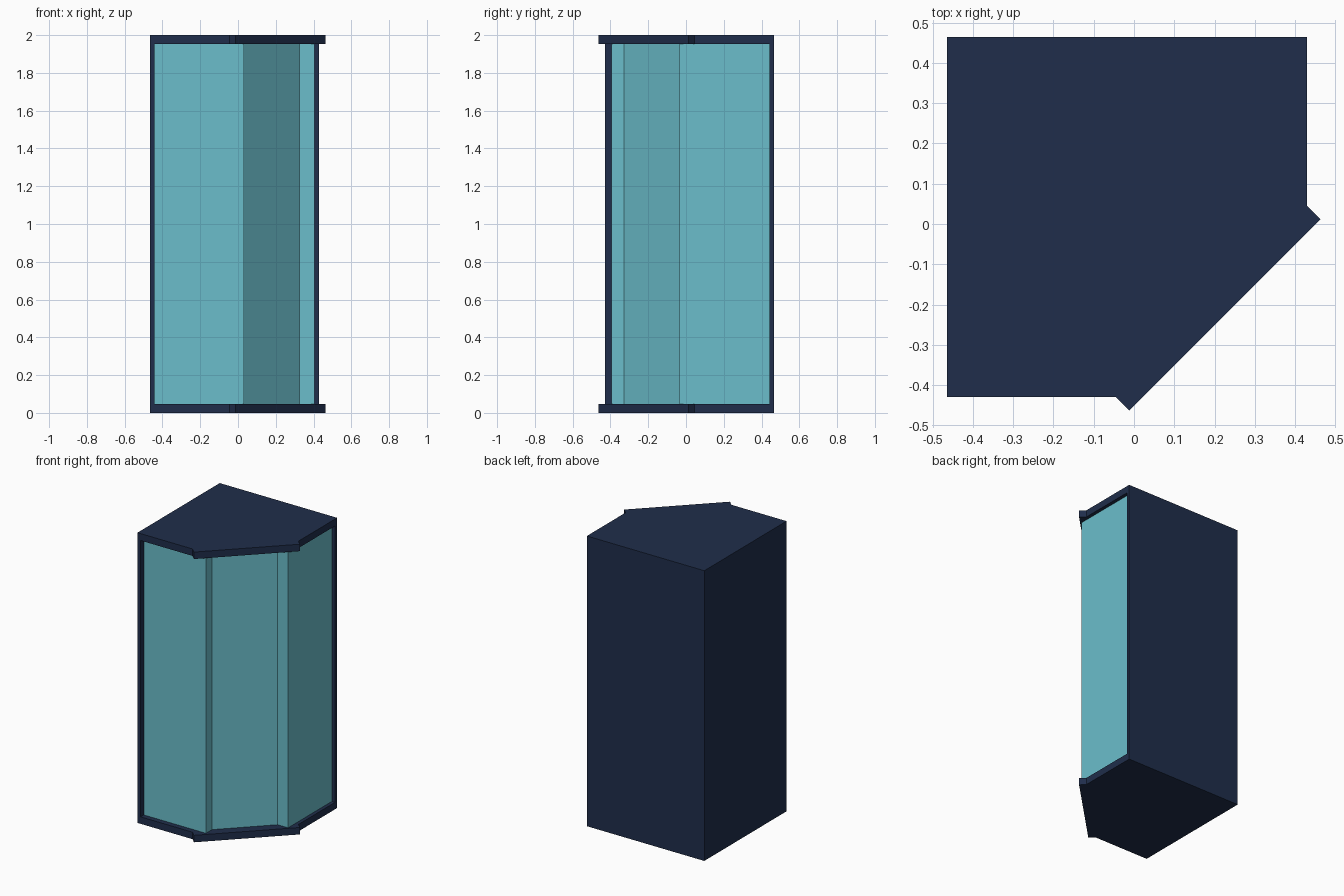
import bpy, bmesh

if "Cube" in bpy.data.objects:
    bpy.data.objects.remove(bpy.data.objects["Cube"])

RAIL = 0.048          # height of tray and roof
H = 2.0
W = 0.465             # outer half width
T = 0.023             # wall thickness


def material(name, rgb):
    m = bpy.data.materials.new(name)
    m.diffuse_color = (*rgb, 1)
    m.use_nodes = True
    m.node_tree.nodes["Principled BSDF"].inputs["Base Color"].default_value = m.diffuse_color
    return m


navy = material("navy_frame", (0.014, 0.027, 0.070))
aqua = material("aqua_glass", (0.147, 0.515, 0.597))


def add_object(name, bm, mat):
    bmesh.ops.recalc_face_normals(bm, faces=bm.faces)
    me = bpy.data.meshes.new(name)
    bm.to_mesh(me)
    bm.free()
    me.materials.append(mat)
    ob = bpy.data.objects.new(name, me)
    bpy.context.collection.objects.link(ob)
    return ob


def prism(name, outline, z0, z1, mat):
    """Extrude a plan outline from z0 up to z1."""
    bm = bmesh.new()
    face = bm.faces.new([bm.verts.new((x, y, z0)) for x, y in outline])
    ext = bmesh.ops.extrude_face_region(bm, geom=[face])
    top = [v for v in ext["geom"] if isinstance(v, bmesh.types.BMVert)]
    bmesh.ops.translate(bm, verts=top, vec=(0, 0, z1 - z0))
    return add_object(name, bm, mat)


def mirror_diagonal(points):
    """Reflect a plan path across the cabin's diagonal, reversing its order."""
    return [(-y, -x) for x, y in reversed(points)]


def panel(name, path):
    """Thin strip between tray and roof following an open plan path."""
    t = 0.012
    outer = path
    # inner side is shifted towards the back left corner
    inner = [(x - t, y + t) for x, y in reversed(path)]
    return prism(name, outer + inner, RAIL, H - RAIL, aqua)


# Tray and roof: square with a cut corner that overhangs at both ends
half = [(-W, W), (-W, -0.43), (-0.045, -0.43), (-0.012, -0.463)]
plan = half + mirror_diagonal(half)[:-1]
prism("shower_tray", plan, 0, RAIL, navy)
prism("roof", plan, H - RAIL, H, navy)

# Back and left walls
prism("back_wall", [(-W, W - T), (0.43, W - T), (0.43, W), (-W, W)],
      RAIL, H - RAIL, navy)
prism("left_wall", [(-W, -0.43), (-W + T, -0.43), (-W + T, W - T), (-W, W - T)],
      RAIL, H - RAIL, navy)

# Glass: front panel with return, sloped door, side panel with return
front = [(-W + T, -0.395), (0.032, -0.395), (0.032, -0.329)]
side = [(0.326, -0.034), (0.406, -0.034), (0.406, W - T)]


def l_panel(name, a, b, c, inner):
    return prism(name, [a, b, c] + inner, RAIL, H - RAIL, aqua)


g = 0.012
l_panel("front_glass", *front,
        [(0.032 - g, -0.329), (0.032 - g, -0.395 + g), (-W + T, -0.395 + g)])
l_panel("side_glass", *side,
        [(0.406 - g, W - T), (0.406 - g, -0.034 + g), (0.326, -0.034 + g)])
panel("door_glass", [front[-1], side[0]])
